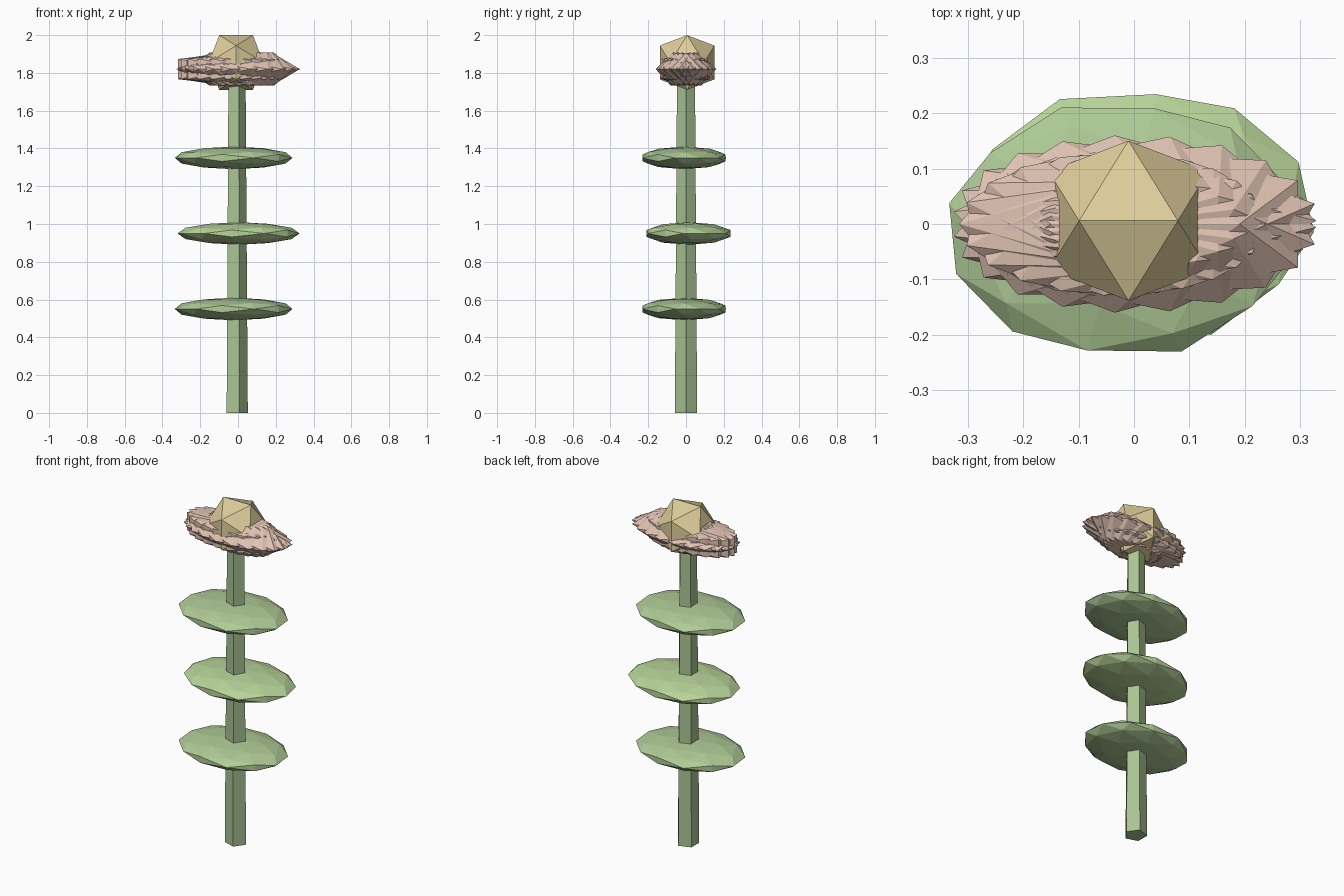
import bpy, bmesh, math
from mathutils import Matrix, Vector

if "Cube" in bpy.data.objects:
    bpy.data.objects.remove(bpy.data.objects["Cube"])


def material(name, rgb):
    m = bpy.data.materials.new(name)
    m.diffuse_color = (*rgb, 1)
    m.use_nodes = True
    m.node_tree.nodes["Principled BSDF"].inputs["Base Color"].default_value = m.diffuse_color
    return m


def add_ball(bm, centre, scale, turn=0.0, split=False):
    """Icosahedron (optionally split once) turned about z, then stretched."""
    part = bmesh.new()
    g = (1 + math.sqrt(5)) / 2
    for a in (-1, 1):
        for b in (-g, g):
            for p in ((a, 0, b), (0, b, a), (b, a, 0)):
                part.verts.new(Vector(p).normalized())
    bmesh.ops.convex_hull(part, input=part.verts)
    if split:
        bmesh.ops.subdivide_edges(part, edges=part.edges[:], cuts=1, use_grid_fill=True)
        for v in part.verts:
            v.co.normalize()
    bmesh.ops.recalc_face_normals(part, faces=part.faces)
    part.transform(Matrix.Translation(centre) @ Matrix.Diagonal((*scale, 1))
                   @ Matrix.Rotation(math.radians(turn), 4, 'Z'))
    tmp = bpy.data.meshes.new("tmp")
    part.to_mesh(tmp)
    part.free()
    bm.from_mesh(tmp)
    bpy.data.meshes.remove(tmp)


def finish(bm, name, mat):
    me = bpy.data.meshes.new(name)
    bm.to_mesh(me)
    bm.free()
    me.materials.append(mat)
    bpy.context.collection.objects.link(bpy.data.objects.new(name, me))


stem_green = material("stem_green", (0.40, 0.55, 0.29))
leaf_green = material("leaf_green", (0.43, 0.60, 0.31))
bright_green = material("bright_green", (0.48, 0.66, 0.32))
petal_pink = material("petal_pink", (0.74, 0.54, 0.45))
centre_gold = material("centre_gold", (0.74, 0.62, 0.33))
CX = -0.01

# Stem: tapered five-sided post with a corner towards +x
bm = bmesh.new()
bmesh.ops.create_cone(bm, cap_ends=True, segments=5, radius1=0.062, radius2=0.05, depth=1.8)
tip = max(bm.verts, key=lambda v: Vector((v.co.x, v.co.y)).length)
bm.transform(Matrix.Translation((CX, 0, 0.9))
             @ Matrix.Rotation(-math.atan2(tip.co.y, tip.co.x), 4, 'Z'))
finish(bm, "stem", stem_green)

# Leaves: flattened faceted discs, the middle one shifted and turned
for i, z in enumerate((0.55, 0.95, 1.35)):
    bm = bmesh.new()
    if i == 1:
        add_ball(bm, (0.003, 0.013, z), (0.325, 0.235, 0.06), 25, True)
    else:
        add_ball(bm, (-0.023, -0.01, z), (0.318, 0.235, 0.06), 20, True)
    finish(bm, f"leaf_{i + 1}", bright_green if i == 1 else leaf_green)

# Petals: overlapping stretched icosahedra, each turned and nudged outwards
bm = bmesh.new()
for i in range(12):
    a = math.radians(30 * i)
    add_ball(bm, (CX + 0.03 * math.cos(a), 0.012 * math.sin(a), 1.82),
             (0.325, 0.15, 0.102), 15 * i)
finish(bm, "petals", petal_pink)

# Flower centre
bm = bmesh.new()
add_ball(bm, (CX, 0.006, 1.855), (0.17, 0.17, 0.17))
finish(bm, "flower_centre", centre_gold)
